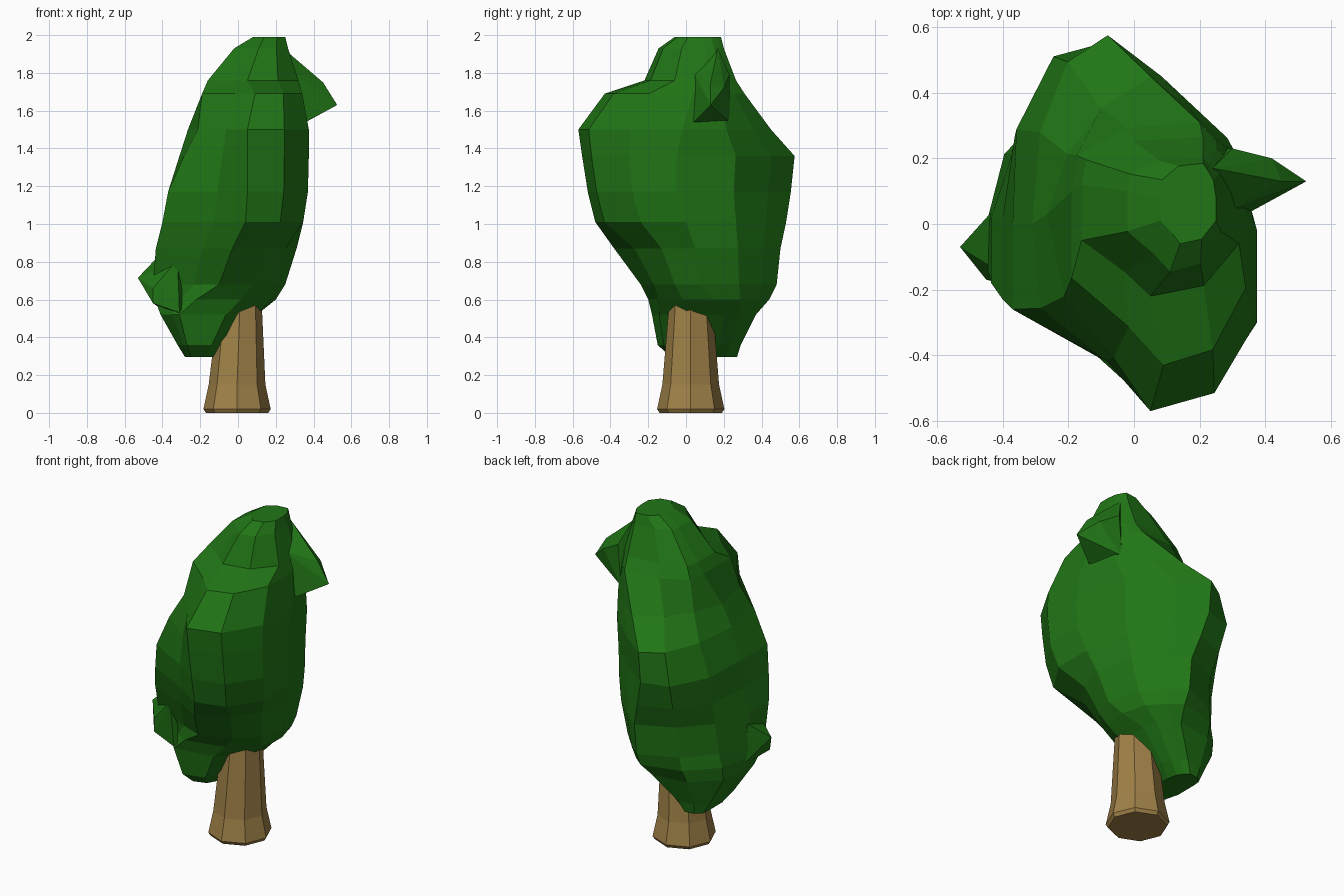
import bpy, bmesh
from math import sin, cos, pi

if "Cube" in bpy.data.objects:
    bpy.data.objects.remove(bpy.data.objects["Cube"])


def material(name, rgb):
    m = bpy.data.materials.new(name)
    m.diffuse_color = (*rgb, 1)
    m.use_nodes = True
    m.node_tree.nodes["Principled BSDF"].inputs["Base Color"].default_value = m.diffuse_color
    return m


def finish(bm, name, mat):
    bmesh.ops.recalc_face_normals(bm, faces=bm.faces)
    mesh = bpy.data.meshes.new(name)
    bm.to_mesh(mesh)
    bm.free()
    mesh.materials.append(mat)
    ob = bpy.data.objects.new(name, mesh)
    bpy.context.collection.objects.link(ob)
    return ob


def loft(name, rings, mat):
    bm = bmesh.new()
    loops = [[bm.verts.new(p) for p in ring] for ring in rings]
    n = len(loops[0])
    for a, b in zip(loops, loops[1:]):
        for i in range(n):
            j = (i + 1) % n
            bm.faces.new((a[i], a[j], b[j], b[i]))
    bm.faces.new(loops[0][::-1])
    bm.faces.new(loops[-1])
    return finish(bm, name, mat)


def hull(name, points, mat):
    bm = bmesh.new()
    verts = [bm.verts.new(p) for p in points]
    bmesh.ops.convex_hull(bm, input=verts)
    return finish(bm, name, mat)


# Shape of each quarter between two extremes: (share of x reach, share of y reach)
QUARTERS = [
    [(1, 0), (1, .5), (.38, .78)],     # left to front, partly hollow
    [(0, 1), (.6, .9), (1, .5)],       # front to right, full
    [(1, 0), (.8, .5), (.36, .8)],     # right to back, flat
    [(0, 1), (.57, .92), (.96, .52)],  # back to left, full
]
# Heights where a quarter is less full than usual (1 = usual, 0 = straight)
FULLNESS = {
    .60: (1, .8, 1, .8), .68: (1, .6, 1, .6), .87: (1, .5, 1, .6), 1.01: (1, 1, 1, .8),
    1.36: (.8, 1, 1, .8), 1.50: (.5, 1, 1, .5),
}


def crown_ring(z, left, front, right, back):
    ext = [left, front, right, back]
    full = FULLNESS.get(z, (1, 1, 1, 1))
    pts = []
    for q, shape in enumerate(QUARTERS):
        a, b = ext[q], ext[(q + 1) % 4]
        side, end = (a, b) if q % 2 == 0 else (b, a)
        for u, v in shape:
            f = full[q] + (1 - full[q]) / (u + v)
            pts.append((end[0] + (side[0] - end[0]) * u * f,
                        side[1] + (end[1] - side[1]) * v * f, z))
    return pts


leaf = material("leaf", (0.015, 0.18, 0.008))
bark = material("bark", (0.35, 0.22, 0.064))

# Trunk: flared octagon
trunk = [(0, .165, -.005), (.02, .178, -.005), (.15, .15, -.005), (.55, .117, .01), (.68, .11, .01)]
loft("trunk", [[(cx + r * sin(i * pi / 4), .025 + r * cos(i * pi / 4), z) for i in range(8)]
               for z, r, cx in trunk], bark)

# Crown: height, then left, front, right and back extremes (x, y)
levels = [
    (.295, (-.28, .18), (-.25, -.08), (-.12, .15), (-.18, .27)),
    (.36, (-.32, .13), (-.27, -.15), (-.05, .18), (-.15, .29)),
    (.52, (-.41, .02), (-.31, -.18), (.10, .20), (-.03, .37)),
    (.60, (-.44, .00), (-.22, -.20), (.20, .14), (.00, .44)),
    (.68, (-.45, .00), (-.10, -.24), (.25, .08), (.00, .48)),
    (.87, (-.435, .02), (-.03, -.38), (.31, .05), (.00, .50)),
    (1.01, (-.40, .02), (.04, -.48), (.345, .00), (-.04, .53)),
    (1.17, (-.37, .00), (.05, -.52), (.37, -.05), (-.08, .555)),
    (1.36, (-.31, .00), (.05, -.55), (.375, -.05), (-.08, .575)),
    (1.50, (-.265, .03), (.05, -.57), (.375, -.02), (.05, .45)),
    (1.69, (-.19, .10), (.09, -.43), (.34, .04), (.20, .31)),
    (1.76, (-.16, .12), (.05, -.22), (.32, .10), (.21, .265)),
    (1.93, (-.02, .10), (.11, -.145), (.265, .10), (.21, .20)),
    (1.99, (.08, .08), (.14, -.06), (.25, .08), (.21, .185)),
]
loft("crown", [crown_ring(*lv) for lv in levels], leaf)

# Leaf tufts growing out of the crown
hull("right_tuft", [(.525, .13, 1.63), (.45, .13, 1.75), (.42, .20, 1.72), (.36, .04, 1.54),
                    (.28, .23, 1.54), (.30, .23, 1.79), (.29, .04, 1.80), (.2, .1, 1.7),
                    (.24, .17, 1.93)], leaf)
hull("left_tuft", [(-.53, -.07, .715), (-.45, -.17, .66), (-.45, -.17, .58), (-.44, .03, .81),
                   (-.32, -.20, .81), (-.31, -.18, .53), (-.42, .05, .56), (-.2, 0, .68)], leaf)
